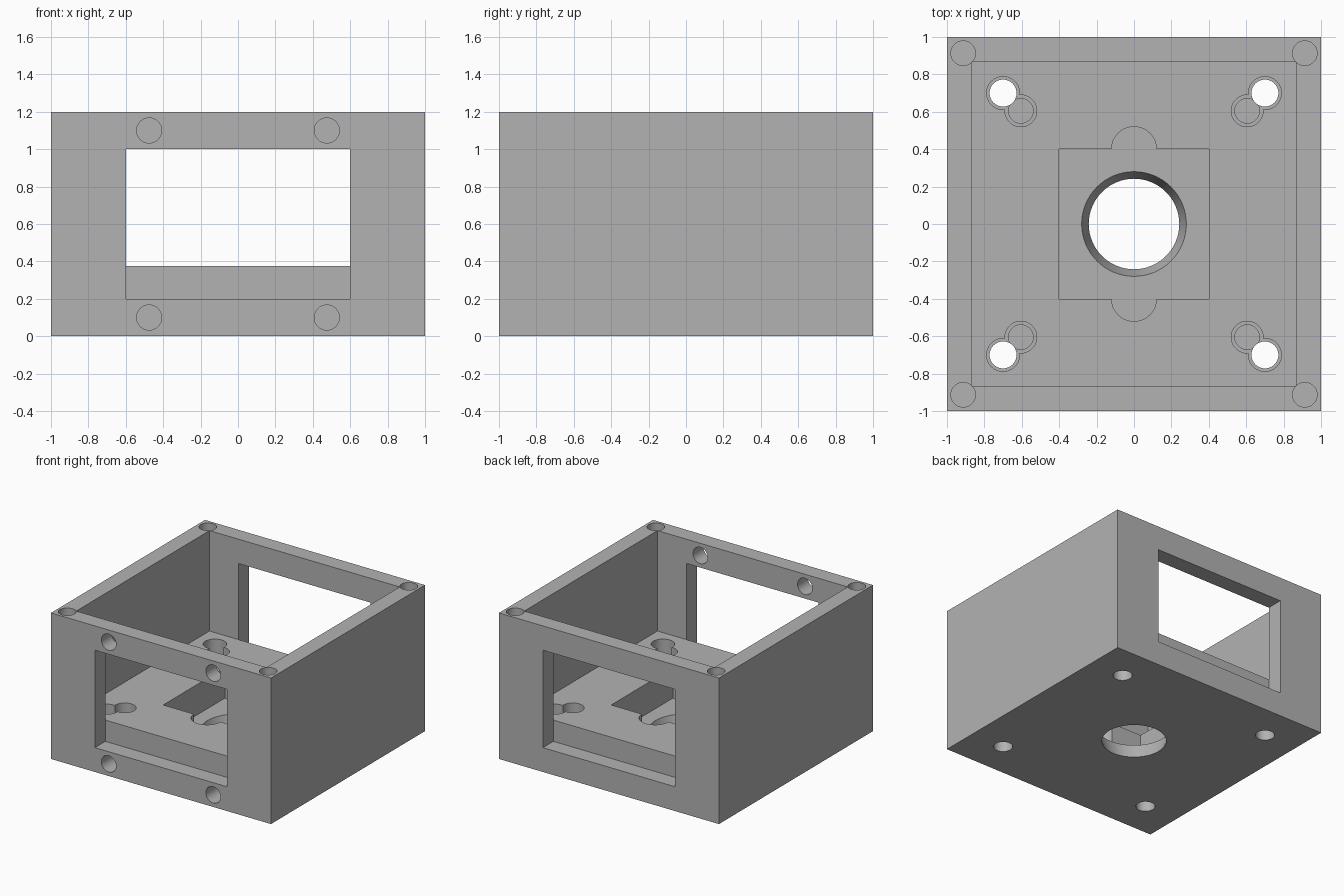
import bpy
import math

cube = bpy.data.objects.get("Cube")
if cube:
    bpy.data.objects.remove(cube, do_unlink=True)

# Single plain grey material
grey = bpy.data.materials.new("plain grey")
grey.use_nodes = True
colour = (0.45, 0.45, 0.45, 1)
grey.diffuse_color = colour
grey.node_tree.nodes["Principled BSDF"].inputs["Base Color"].default_value = colour

HALF, HEIGHT = 1.0, 1.2
INNER, FLOOR = 0.865, 0.375
POCKET = 0.125
OVER = 0.1  # how far cutters run past open faces


def block(name, low, high):
    """Box between two opposite corners."""
    bpy.ops.mesh.primitive_cube_add(size=1)
    ob = bpy.context.object
    ob.name = name
    ob.location = [(a + b) / 2 for a, b in zip(low, high)]
    ob.scale = [b - a for a, b in zip(low, high)]
    bpy.ops.object.transform_apply(location=True, rotation=True, scale=True)
    return ob


def rod(x, y, z0, z1, r0, r1=None):
    """Upright cylinder or cone."""
    bpy.ops.mesh.primitive_cone_add(
        vertices=64, radius1=r0, radius2=r0 if r1 is None else r1,
        depth=z1 - z0, location=(x, y, (z0 + z1) / 2))
    return bpy.context.object


def front_rod(x, z, y0, y1, radius):
    """Cylinder lying along y."""
    bpy.ops.mesh.primitive_cylinder_add(
        vertices=64, radius=radius, depth=y1 - y0,
        location=(x, (y0 + y1) / 2, z), rotation=(math.pi / 2, 0, 0))
    return bpy.context.object


def cut(body, cutter):
    cutter.hide_render = True
    mod = body.modifiers.new("cut", 'BOOLEAN')
    mod.operation = 'DIFFERENCE'
    mod.solver = 'EXACT'
    mod.object = cutter
    bpy.context.view_layer.objects.active = body
    bpy.ops.object.modifier_apply(modifier=mod.name)
    bpy.data.objects.remove(cutter, do_unlink=True)


# Open box
housing = block("housing", (-HALF, -HALF, 0), (HALF, HALF, HEIGHT))
cut(housing, block("cavity", (-INNER, -INNER, FLOOR), (INNER, INNER, HEIGHT + OVER)))

# Front and back windows, dropping below floor level within the wall
for side in (-1, 1):
    ys = sorted((side * INNER, side * (HALF + OVER)))
    cut(housing, block("window", (-0.6, ys[0], 0.2), (0.6, ys[1], 1.0)))

# Square floor pocket with two round finger notches
cut(housing, block("pocket", (-0.4, -0.4, POCKET), (0.4, 0.4, FLOOR + OVER)))
for side in (-1, 1):
    cut(housing, rod(0, side * 0.4, POCKET, FLOOR + OVER, 0.12))

# Tapered centre opening, running on past both faces
slope = (0.28 - 0.242) / POCKET
cut(housing, rod(0, 0, -0.05, POCKET + 0.05, 0.242 - slope * 0.05, 0.28 + slope * 0.05))

for sx in (-1, 1):
    for sy in (-1, 1):
        # Stepped pair of floor holes: one through, one blind
        cut(housing, rod(sx * 0.7, sy * 0.7, 0.25, FLOOR + OVER, 0.088))
        cut(housing, rod(sx * 0.605, sy * 0.605, 0.25, FLOOR + OVER, 0.085))
        cut(housing, rod(sx * 0.7, sy * 0.7, -OVER, FLOOR, 0.072))
        cut(housing, rod(sx * 0.605, sy * 0.605, 0.15, FLOOR, 0.066))
        # Rim corner screw holes
        cut(housing, rod(sx * 0.913, sy * 0.913, HEIGHT - 0.25, HEIGHT + OVER, 0.066))
    # Front screw holes above and below the window
    for z in (0.1, 1.1):
        cut(housing, front_rod(sx * 0.475, z, -HALF - OVER, -0.8, 0.067))

# Finish: one material, smooth holes with crisp edges
housing.data.materials.clear()
housing.data.materials.append(grey)
bpy.ops.object.select_all(action='DESELECT')
housing.select_set(True)
bpy.context.view_layer.objects.active = housing
bpy.ops.object.shade_smooth_by_angle(angle=math.radians(30))
